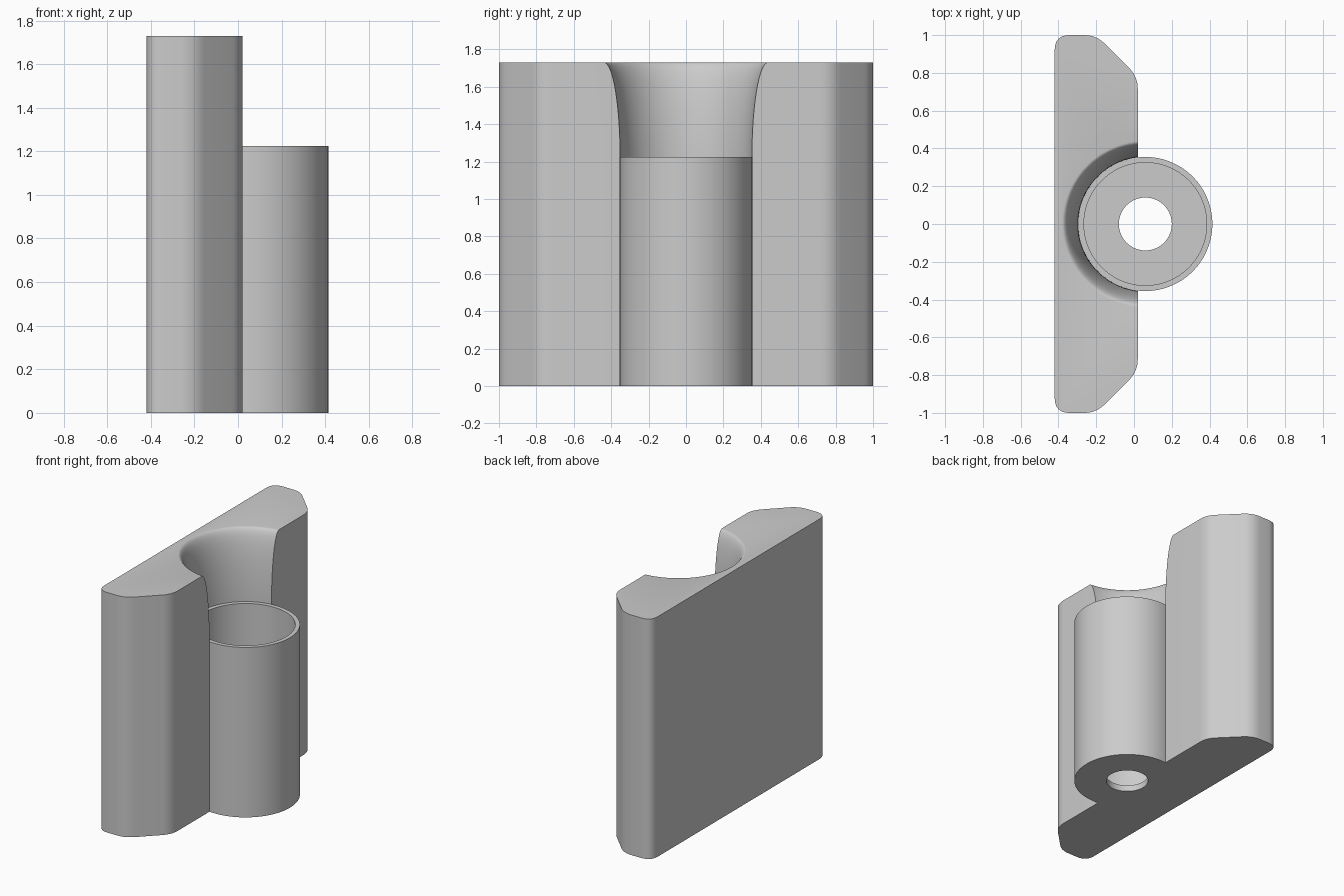
import bpy, bmesh, math
from mathutils import Vector

if "Cube" in bpy.data.objects:
    bpy.data.objects.remove(bpy.data.objects["Cube"])

AXIS_X = 0.06            # cup axis
R_OUT, R_IN, R_HOLE = 0.355, 0.325, 0.14
H_BLOCK, H_CUP, FLOOR = 1.73, 1.225, 0.045
SIDES = 96

grey = bpy.data.materials.new("plain grey")
grey.diffuse_color = (0.6, 0.6, 0.6, 1)
grey.use_nodes = True
grey.node_tree.nodes["Principled BSDF"].inputs["Base Color"].default_value = grey.diffuse_color


def finish(name, bm):
    bmesh.ops.recalc_face_normals(bm, faces=bm.faces)
    me = bpy.data.meshes.new(name)
    bm.to_mesh(me)
    bm.free()
    me.materials.append(grey)
    ob = bpy.data.objects.new(name, me)
    bpy.context.collection.objects.link(ob)
    return ob


def lathe(name, profile):
    """Closed solid of revolution about the cup axis from (radius, z) points."""
    bm = bmesh.new()
    rings = [[bm.verts.new((AXIS_X + r * math.cos(2 * math.pi * i / SIDES),
                            r * math.sin(2 * math.pi * i / SIDES), z))
              for i in range(SIDES)] for r, z in profile]
    for a, b in zip(rings, rings[1:]):
        for i in range(SIDES):
            j = (i + 1) % SIDES
            bm.faces.new((a[i], a[j], b[j], b[i]))
    bm.faces.new(rings[0])
    bm.faces.new(rings[-1])
    return finish(name, bm)


def rounded(corners, steps=8):
    """Replace each (x, y, setback) corner by a smooth curve."""
    out = []
    for k, (x, y, d) in enumerate(corners):
        p = Vector((x, y))
        if d == 0:
            out.append(p)
            continue
        prev = Vector(corners[k - 1][:2])
        nxt = Vector(corners[(k + 1) % len(corners)][:2])
        a = p + (prev - p).normalized() * d
        b = p + (nxt - p).normalized() * d
        for s in range(steps + 1):
            t = s / steps
            out.append(a * (1 - t) ** 2 + p * 2 * t * (1 - t) + b * t ** 2)
    return out


def boolean(ob, tool, operation):
    mod = ob.modifiers.new(operation.lower(), "BOOLEAN")
    mod.operation = operation
    mod.solver = "EXACT"
    mod.object = tool
    bpy.context.view_layer.objects.active = ob
    bpy.ops.object.modifier_apply(modifier=mod.name)
    bpy.data.objects.remove(tool)


# Upright block: chamfered, rounded outline, symmetric front to back
half = [(0.02, 0.78, 0.065), (-0.20, 1.0, 0.065), (-0.42, 1.0, 0.08)]
outline = rounded(half + [(x, -y, d) for x, y, d in reversed(half)])
bm = bmesh.new()
base = bm.faces.new([bm.verts.new((p.x, p.y, 0)) for p in outline])
top = bmesh.ops.extrude_face_region(bm, geom=[base])
bmesh.ops.translate(bm, vec=(0, 0, H_BLOCK),
                    verts=[v for v in top["geom"] if isinstance(v, bmesh.types.BMVert)])
body = finish("holder_body", bm)

# Flared recess above the cup
flare = []
for i in range(25):
    a = math.pi / 2 * i / 24
    flare.append((R_OUT + 0.085 * (1 - math.cos(a)),
                  H_CUP + (H_BLOCK - H_CUP) * math.sin(a)))
flare.append((0.44, H_BLOCK + 0.2))
boolean(body, lathe("recess_cutter", flare), "DIFFERENCE")

# Round cup fused to the block, then its bore and drain hole
boolean(body, lathe("cup_wall", [(R_OUT, 0), (R_OUT, H_CUP)]), "UNION")
boolean(body, lathe("bore_cutter", [(R_HOLE, -0.1), (R_HOLE, FLOOR),
                                    (R_IN, FLOOR), (R_IN, H_CUP + 0.1)]), "DIFFERENCE")

bpy.ops.object.select_all(action="DESELECT")
body.select_set(True)
bpy.context.view_layer.objects.active = body
bpy.ops.object.shade_smooth_by_angle(angle=math.radians(30))
